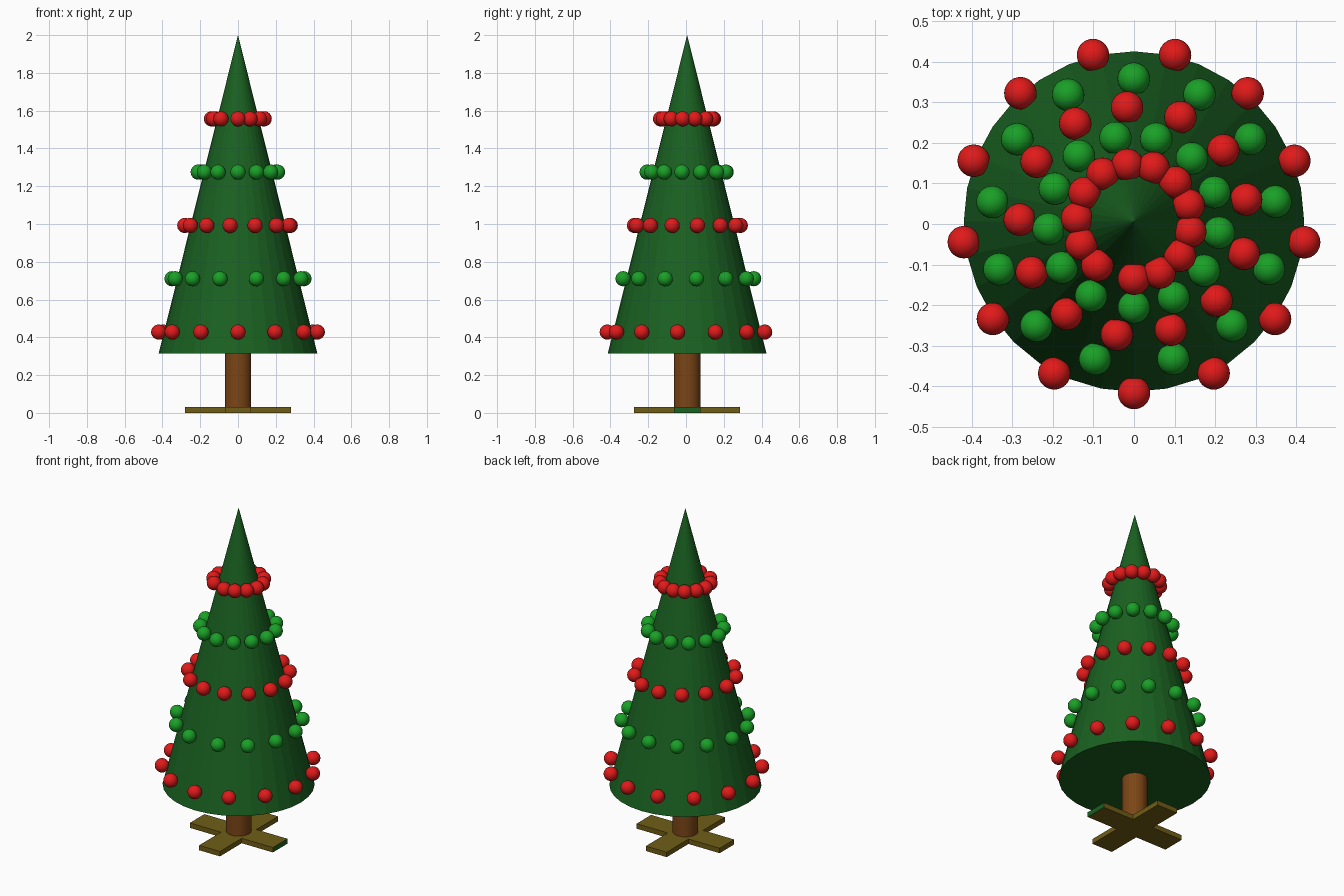
import bpy, bmesh, math

if "Cube" in bpy.data.objects:
    bpy.data.objects.remove(bpy.data.objects["Cube"])

CY = 0.006  # tree axis offset in y


def material(name, rgb):
    m = bpy.data.materials.new(name)
    m.diffuse_color = (*rgb, 1)
    m.use_nodes = True
    m.node_tree.nodes["Principled BSDF"].inputs["Base Color"].default_value = m.diffuse_color
    return m


needles = material("needles", (0.01, 0.12, 0.015))
bark = material("bark", (0.2, 0.06, 0.008))
wood = material("wood", (0.16, 0.11, 0.008))
red = material("red", (0.75, 0.01, 0.01))
green = material("green", (0.01, 0.35, 0.02))


def make(name, bm, mats, smooth=False):
    me = bpy.data.meshes.new(name)
    for f in bm.faces:
        f.smooth = smooth
    bm.to_mesh(me)
    bm.free()
    ob = bpy.data.objects.new(name, me)
    for m in mats:
        me.materials.append(m)
    bpy.context.collection.objects.link(ob)
    return ob


def cone(name, r1, r2, z1, z2, mat):
    bm = bmesh.new()
    bmesh.ops.create_cone(bm, cap_ends=True, segments=32, radius1=r1,
                          radius2=r2, depth=z2 - z1)
    bmesh.ops.remove_doubles(bm, verts=bm.verts, dist=1e-5)
    ob = make(name, bm, [mat])
    ob.location = (0, CY, (z1 + z2) / 2)


# Foliage and trunk
cone("foliage", 0.42, 0.0, 0.315, 2.0, needles)
cone("trunk", 0.07, 0.07, 0.03, 0.315, bark)

# Cross-shaped stand, with one green board end facing +x
bm = bmesh.new()
L, w = 0.28, 0.07
arm = [(L, -w), (L, w), (w, w)]
pts = []
for k in range(4):
    c, s = round(math.cos(k * math.pi / 2)), round(math.sin(k * math.pi / 2))
    pts += [(x * c - y * s, x * s + y * c) for x, y in arm]
face = bm.faces.new([bm.verts.new((x, y, 0)) for x, y in pts])
ext = bmesh.ops.extrude_face_region(bm, geom=[face], use_keep_orig=True)
for v in ext["geom"]:
    if isinstance(v, bmesh.types.BMVert):
        v.co.z = 0.03
bmesh.ops.recalc_face_normals(bm, faces=bm.faces)
for f in bm.faces:
    if f.calc_center_median().x > L - 0.001:
        f.material_index = 1
make("stand", bm, [wood, needles]).location = (0, CY, 0)

# Bauble garlands: start angle and step in degrees, 13 baubles per ring
rings = [(-90, 27.69, red), (-74, 27.35, green), (179, 27.45, red),
         (-90, 27.5, green), (-90, 26.67, red)]
for i, (start, step, mat) in enumerate(rings):
    r, z = 0.423 - 0.0705 * i, 0.428 + 0.2822 * i
    first = None
    for k in range(13):
        a = math.radians(start + step * k)
        if first is None:
            bm = bmesh.new()
            bmesh.ops.create_uvsphere(bm, u_segments=32, v_segments=16, radius=0.04)
            ob = first = make(f"bauble_{i + 1}", bm, [mat], True)
        else:
            ob = first.copy()
            bpy.context.collection.objects.link(ob)
        ob.location = (r * math.cos(a), CY + r * math.sin(a), z)
